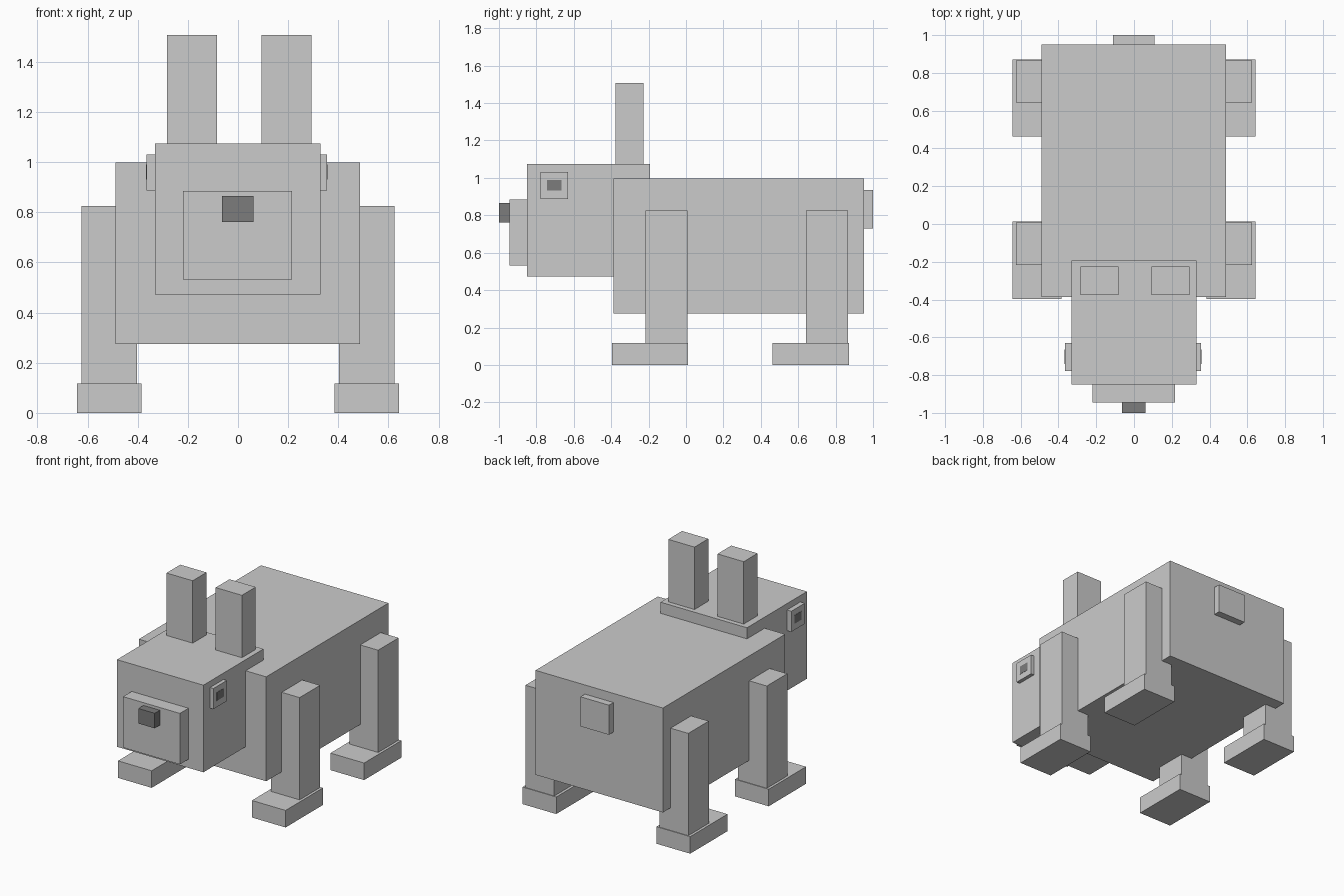
import bpy
import bmesh
from mathutils import Vector

if "Cube" in bpy.data.objects:
    bpy.data.objects.remove(bpy.data.objects["Cube"])

dark = bpy.data.materials.new("dark")
dark.diffuse_color = (0.2, 0.2, 0.2, 1)
dark.use_nodes = True
dark.node_tree.nodes["Principled BSDF"].inputs["Base Color"].default_value = dark.diffuse_color


def box(name, x, y, z, material=None):
    """Axis-aligned box from (min, max) ranges."""
    lo, hi = Vector((x[0], y[0], z[0])), Vector((x[1], y[1], z[1]))
    bm = bmesh.new()
    bmesh.ops.create_cube(bm, size=1)
    bmesh.ops.scale(bm, vec=hi - lo, verts=bm.verts)
    mesh = bpy.data.meshes.new(name)
    bm.to_mesh(mesh)
    bm.free()
    obj = bpy.data.objects.new(name, mesh)
    obj.location = (lo + hi) / 2
    bpy.context.collection.objects.link(obj)
    if material:
        mesh.materials.append(material)
    return obj


def pair(name, x, y, z, material=None, shift=0):
    """Left and right copies of a box, mirrored about x = shift."""
    box(name + "_right", (shift + x[0], shift + x[1]), y, z, material)
    box(name + "_left", (shift - x[1], shift - x[0]), y, z, material)


# Trunk and tail
box("body", (-0.489, 0.487), (-0.387, 0.951), (0.275, 0.998))
box("tail", (-0.11, 0.108), (0.945, 1.0), (0.73, 0.935))

# Head, muzzle and nose
box("head", (-0.332, 0.33), (-0.85, -0.193), (0.472, 1.075))
box("muzzle", (-0.219, 0.216), (-0.944, -0.845), (0.532, 0.885))
box("nose", (-0.063, 0.062), (-1.0, -0.94), (0.762, 0.866), dark)

# Ears and eyes
pair("ear", (0.088, 0.289), (-0.377, -0.226), (1.07, 1.507), shift=0.005)
pair("eye", (0.32, 0.3605), (-0.777, -0.63), (0.888, 1.031), shift=-0.005)
pair("pupil", (0.35, 0.362), (-0.742, -0.665), (0.932, 0.99), dark, shift=-0.005)

# Legs and feet
for name, y in (("front", 0), ("rear", 0.859)):
    pair(name + "_leg", (0.403, 0.624), (y - 0.217, y + 0.007), (0.115, 0.826))
    pair(name + "_foot", (0.384, 0.642), (y - 0.396, y + 0.012), (0, 0.118))
